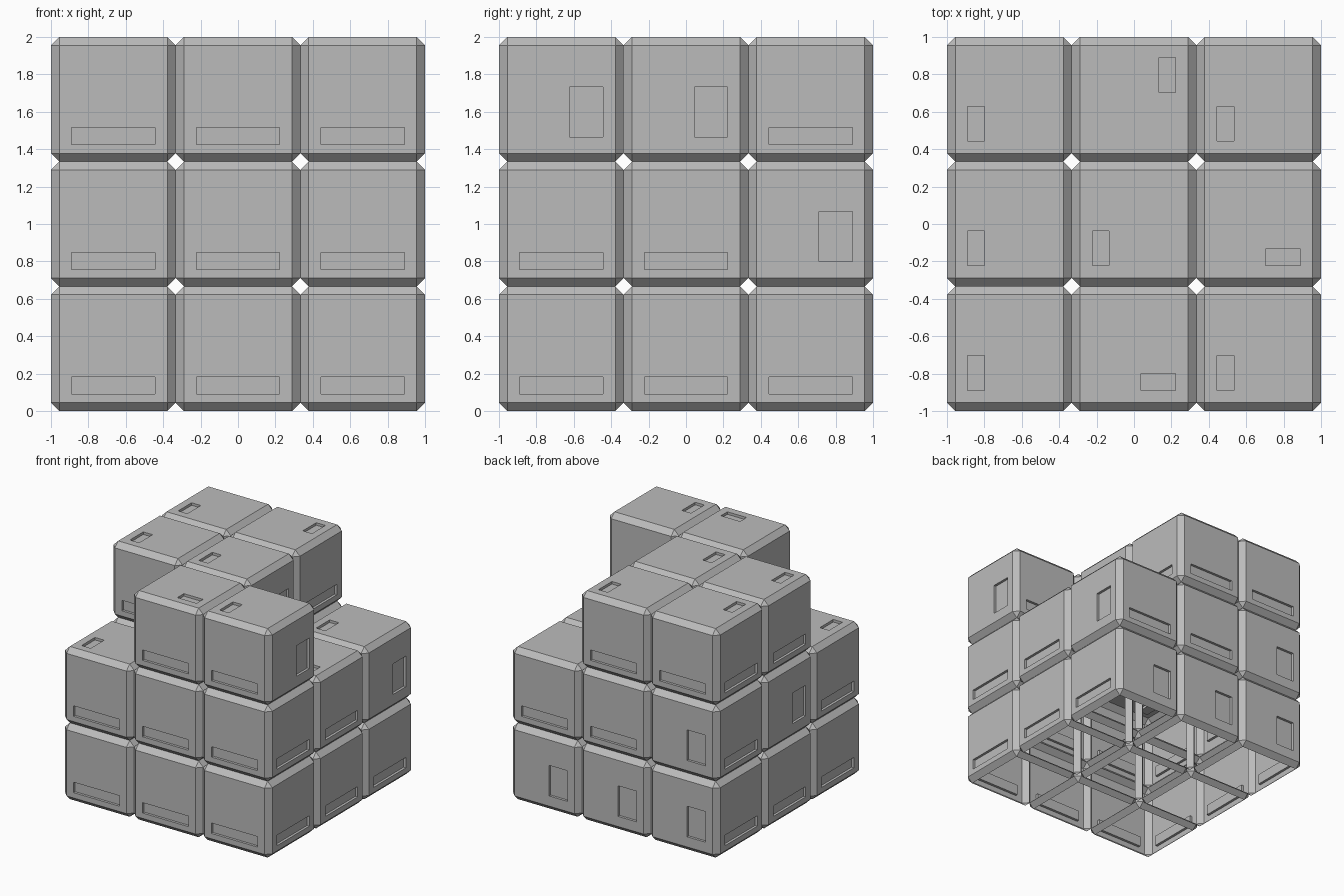
import bpy, bmesh
from mathutils import Vector

cube = bpy.data.objects.get("Cube")
if cube:
    bpy.data.objects.remove(cube)

SIZE = 2 / 3          # one block
HALF = SIZE / 2
CHAMFER = SIZE / 15
DEPTH = 0.022         # slot recess
X, Y, Z = Vector((1, 0, 0)), Vector((0, 1, 0)), Vector((0, 0, 1))

# Slot rectangles on a face: u from, u to, v from, v to, from the lower left corner
WIDE = (0.111, 0.556, 0.091, 0.182)
TALL = (0.378, 0.556, 0.133, 0.4)
SMALL = (0.111, 0.2, 0.111, 0.296)

SIDES = {"front": -Y, "right": X, "back": Y, "left": -X}
UPPER = {(1, 0), (2, 0), (0, 1), (1, 1), (0, 2), (1, 2)}
CELLS = [(i, j, k) for k in range(3) for i in range(3) for j in range(3)
         if k < 2 or (i, j) in UPPER]
TALL_SLOTS = {("right", 2, 2, 1), ("right", 2, 0, 2), ("right", 1, 1, 2),
              ("back", 0, 2, 0), ("back", 1, 2, 0), ("back", 2, 2, 0),
              ("back", 0, 2, 1), ("left", 0, 1, 1)}
# Upward direction of the slot on tops that are turned
TURNED_TOPS = {(1, 2): -Y, (2, 1): -X, (1, 0): -X}

gray = bpy.data.materials.new("plain_gray")
gray.use_nodes = True
COLOUR = (0.5, 0.5, 0.5, 1)
gray.diffuse_color = COLOUR
gray.node_tree.nodes["Principled BSDF"].inputs["Base Color"].default_value = COLOUR


def slotted_face(bm, n, v, slot):
    """Flat square panel facing n with a recessed rectangular slot."""
    u = v.cross(n)

    def loop(u0, u1, v0, v1, depth):
        return [bm.verts.new(u * (a - HALF) + v * (b - HALF) + n * (HALF - depth))
                for a, b in ((u0, v0), (u1, v0), (u1, v1), (u0, v1))]

    lo, hi = CHAMFER, SIZE - CHAMFER
    loops = [loop(lo, hi, lo, hi, 0), loop(*slot, 0), loop(*slot, DEPTH)]
    for a, b in zip(loops, loops[1:]):
        for i in range(4):
            j = (i + 1) % 4
            bm.faces.new((a[i], a[j], b[j], b[i]))
    bm.faces.new(loops[-1])


def block(cell):
    """Chamfered frame, closed by panels only where no block touches it."""
    i, j, k = cell
    bm = bmesh.new()
    bmesh.ops.create_cube(bm, size=SIZE)
    bmesh.ops.bevel(bm, geom=bm.edges[:], offset=CHAMFER, segments=1,
                    affect='EDGES', profile=0.5)
    bm.normal_update()
    panels = [f for f in bm.faces if max(abs(c) for c in f.normal) > 0.99]
    bmesh.ops.delete(bm, geom=panels, context='FACES_ONLY')

    for side, n in SIDES.items():
        if (i + round(n.x), j + round(n.y), k) not in CELLS:
            slot = TALL if (side, i, j, k) in TALL_SLOTS else WIDE
            slotted_face(bm, n, Z, slot)
    if (i, j, k + 1) not in CELLS:
        slotted_face(bm, Z, TURNED_TOPS.get((i, j), Y), SMALL)

    bmesh.ops.remove_doubles(bm, verts=bm.verts[:], dist=1e-4)
    name = "block_%s_%s_%s" % (("lower", "middle", "upper")[k],
                               ("front", "centre", "back")[j],
                               ("right", "mid", "left")[i])
    mesh = bpy.data.meshes.new(name)
    bm.to_mesh(mesh)
    bm.free()
    mesh.materials.append(gray)
    obj = bpy.data.objects.new(name, mesh)
    obj.location = ((i - 1) * SIZE, (j - 1) * SIZE, (k + 0.5) * SIZE)
    bpy.context.collection.objects.link(obj)


for cell in CELLS:
    block(cell)
